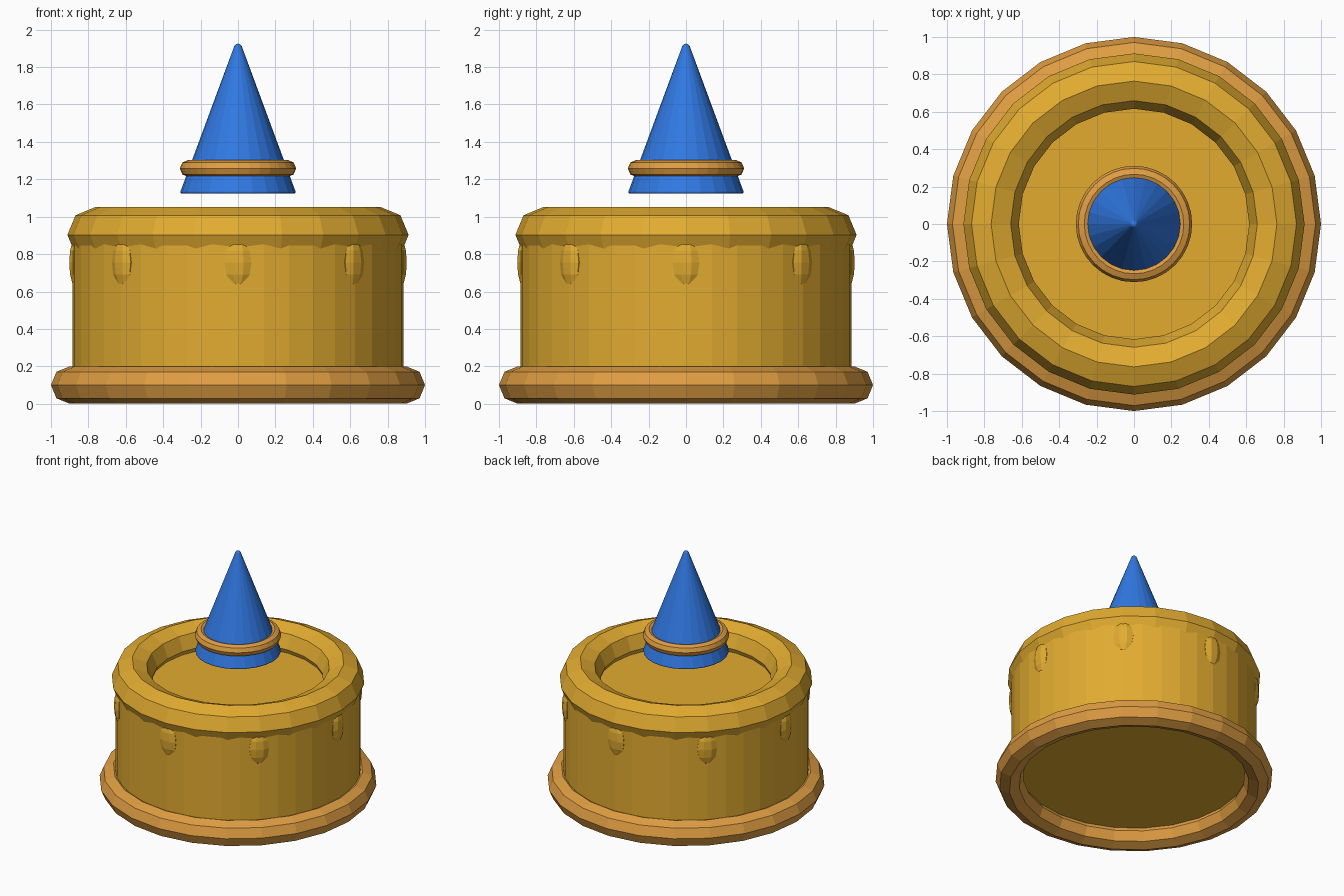
import bpy
from math import pi, sin, cos

if "Cube" in bpy.data.objects:
    bpy.data.objects.remove(bpy.data.objects["Cube"], do_unlink=True)


def material(name, rgb):
    mat = bpy.data.materials.new(name)
    mat.use_nodes = True
    colour = (*rgb, 1)
    mat.diffuse_color = colour
    mat.node_tree.nodes["Principled BSDF"].inputs["Base Color"].default_value = colour
    return mat


gold = material("golden icing", (0.76, 0.41, 0.03))
copper = material("copper trim", (0.74, 0.34, 0.055))
blue = material("bright blue", (0.03, 0.19, 0.77))


def finish(name, mat):
    obj = bpy.context.object
    obj.name = name
    obj.data.materials.append(mat)
    return obj


def ring(name, mat, major, minor, z, sides):
    bpy.ops.mesh.primitive_torus_add(major_radius=major, minor_radius=minor,
                                     major_segments=sides, minor_segments=8,
                                     location=(0, 0, z))
    return finish(name, mat)


def frustum(name, mat, r1, r2, z1, z2, sides):
    bpy.ops.mesh.primitive_cone_add(vertices=sides, radius1=r1, radius2=r2,
                                    depth=z2 - z1, location=(0, 0, (z1 + z2) / 2))
    return finish(name, mat)


# Cake body, base plate rim and icing rim
frustum("cake_body", gold, 0.884, 0.884, 0.13, 0.87, 40)
ring("base_rim", copper, 0.9, 0.1, 0.1, 24)
ring("icing_rim", gold, 0.764, 0.148, 0.903, 24)

# Icing drips around the side
for i in range(8):
    a = i * pi / 4
    bpy.ops.mesh.primitive_uv_sphere_add(segments=8, ring_count=6, radius=1)
    drip = finish(f"icing_drip_{i + 1}", gold)
    for v in drip.data.vertices:
        x, y = v.co.x, v.co.y
        # turn half a side so that a flat side faces outwards
        v.co.x = (x * cos(pi / 8) - y * sin(pi / 8)) * 0.036
        v.co.y = (x * sin(pi / 8) + y * cos(pi / 8)) * 0.078
        v.co.z *= 0.128
    drip.location = (0.869 * cos(a), 0.869 * sin(a), 0.755)
    drip.rotation_euler.z = a

# Pointed topper with softened edges, and its band
topper = frustum("topper_cone", blue, 0.312, 0.015, 1.123, 1.925, 24)
bevel = topper.modifiers.new("soft edges", "BEVEL")
bevel.width = 0.012
bevel.segments = 2
bevel.limit_method = "ANGLE"
ring("topper_band", copper, 0.266, 0.045, 1.258, 32)
